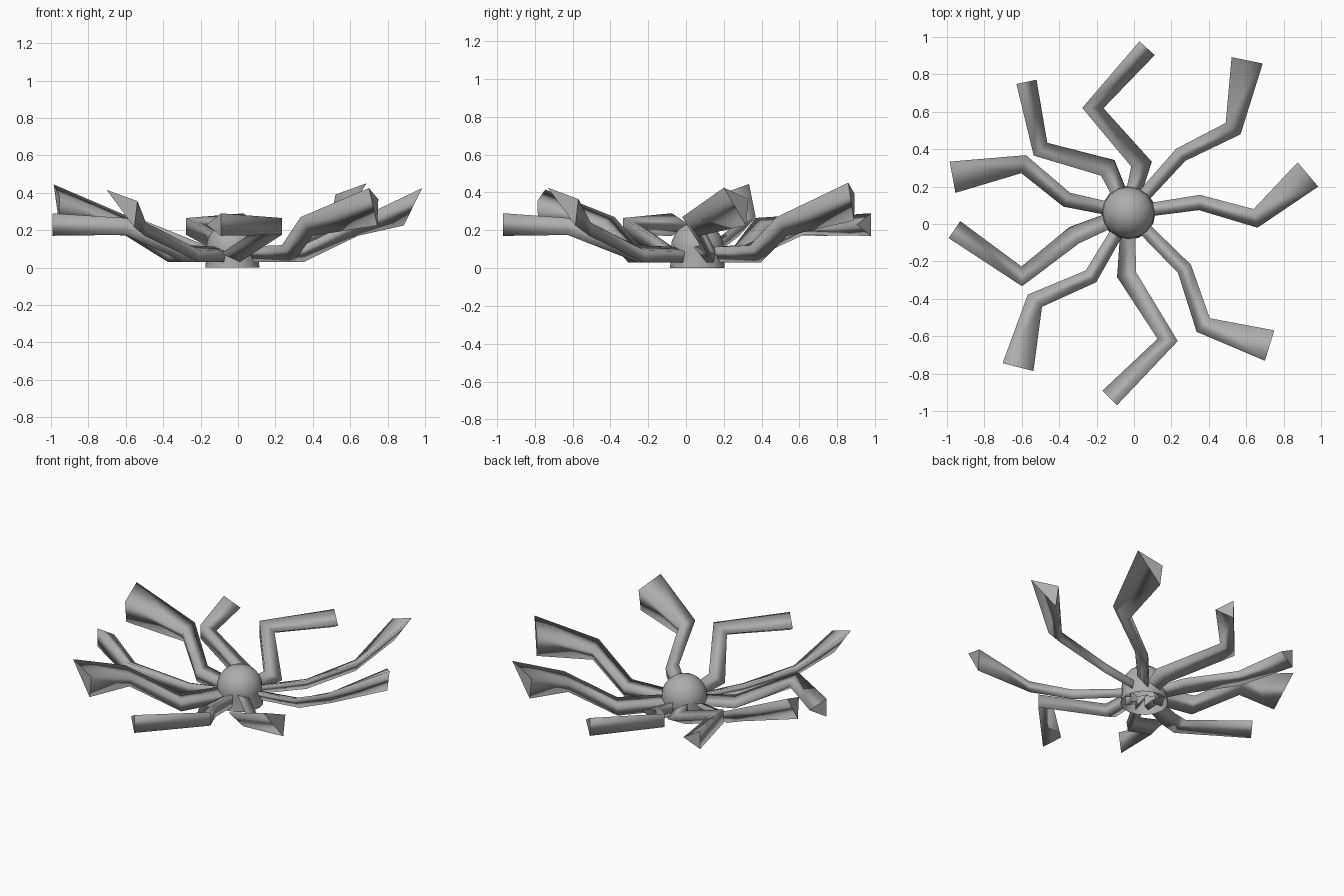
import bpy
import bmesh
from mathutils import Vector

cube = bpy.data.objects.get("Cube")
if cube:
    bpy.data.objects.remove(cube, do_unlink=True)

grey = bpy.data.materials.new("plain_grey")
grey.use_nodes = True
color = (0.42, 0.42, 0.42, 1)
grey.diffuse_color = color
grey.node_tree.nodes["Principled BSDF"].inputs["Base Color"].default_value = color

HUB = Vector((-0.03, 0.06))


def finish(bm, name):
    mesh = bpy.data.meshes.new(name)
    bm.to_mesh(mesh)
    bm.free()
    mesh.materials.append(grey)
    obj = bpy.data.objects.new(name, mesh)
    bpy.context.collection.objects.link(obj)
    return obj


def arm(name, points, section, sizes, heights, lift):
    """Sweep a triangle along a bent path with mitred corners."""
    points = [Vector(p) for p in points]
    start = HUB + (points[0] - HUB).normalized() * 0.08
    path = [start] + points
    bm = bmesh.new()
    rings = []
    for i, p in enumerate(path):
        before = (p - path[max(i - 1, 0)]).normalized()
        after = (path[min(i + 1, len(path) - 1)] - p).normalized()
        tangent = (before + after).normalized()
        side = Vector((-tangent.y, tangent.x))
        limit = before if i else after
        side /= max(tangent.dot(limit), 0.7)
        width, height = sizes[i]
        z = heights[i] * (lift if i == len(path) - 1 else 1)
        rings.append([bm.verts.new((*(p + side * s * width), z + h * height))
                      for s, h in section])
    for a, b in zip(rings, rings[1:]):
        for k in range(len(section)):
            n = (k + 1) % len(section)
            bm.faces.new((a[k], a[n], b[n], b[k])).smooth = True
    # Flat caps with crisp rims
    for ring in (rings[0], rings[-1]):
        cap = bm.faces.new(ring)
        for e in cap.edges:
            e.smooth = False
    bmesh.ops.recalc_face_normals(bm, faces=bm.faces[:])
    finish(bm, name)


# Rising arms: broad flared tips
rising = {
    "back_left": ([(.25, .37), (.53, .51), (.605, .875)], 1.08),
    "left": ([(.35, .115), (.65, .03), (.93, .265)], 1),
    "front_left": ([(.27, -.24), (.37, -.54), (.725, -.65)], 1),
    "front_right": ([(-.23, -.28), (-.53, -.41), (-.62, -.765)], 0.97),
    "right": ([(-.36, .13), (-.59, .32), (-.97, .25)], 1.06),
}
for name, (points, lift) in rising.items():
    arm("rising_arm_" + name, points, [(.5, .2), (-.5, .5), (.4, -.5)],
        [(.07, .08), (.08, .09), (.09, .1), (.17, .2)],
        [.07, .075, .22, .325], lift)

# Level arms: narrow tips rolled on edge
level = {
    "back": [(.04, .32), (-.22, .62), (.07, .94)],
    "back_right": [(-.14, .30), (-.50, .40), (-.575, .76)],
    "right": [(-.32, -.06), (-.60, -.28), (-.96, -.03)],
    "front": [(-.04, -.27), (.18, -.62), (-.13, -.93)],
}
for name, points in level.items():
    arm("level_arm_" + name, points, [(.5, .5), (-.5, 0), (.5, -.5)],
        [(.08, .08), (.1, .09), (.085, .09), (.11, .12)],
        [.07, .075, .22, .23], 1)

# Central dome, open below
bm = bmesh.new()
bmesh.ops.create_uvsphere(bm, u_segments=16, v_segments=12, radius=0.14)
bmesh.ops.translate(bm, verts=bm.verts[:], vec=(*HUB, 0.105))
bmesh.ops.bisect_plane(bm, geom=bm.verts[:] + bm.edges[:] + bm.faces[:],
                       plane_co=(0, 0, 0.08), plane_no=(0, 0, 1), clear_inner=True)
# Slightly flared skirt down to the ground
rim = [e for e in bm.edges if e.is_boundary]
skirt = bmesh.ops.extrude_edge_only(bm, edges=rim)["geom"]
for v in skirt:
    if isinstance(v, bmesh.types.BMVert):
        v.co.z = 0
        v.co.xy = HUB + (v.co.xy - HUB) * 1.06
bmesh.ops.recalc_face_normals(bm, faces=bm.faces[:])
for f in bm.faces:
    f.smooth = True
finish(bm, "hub_dome")
